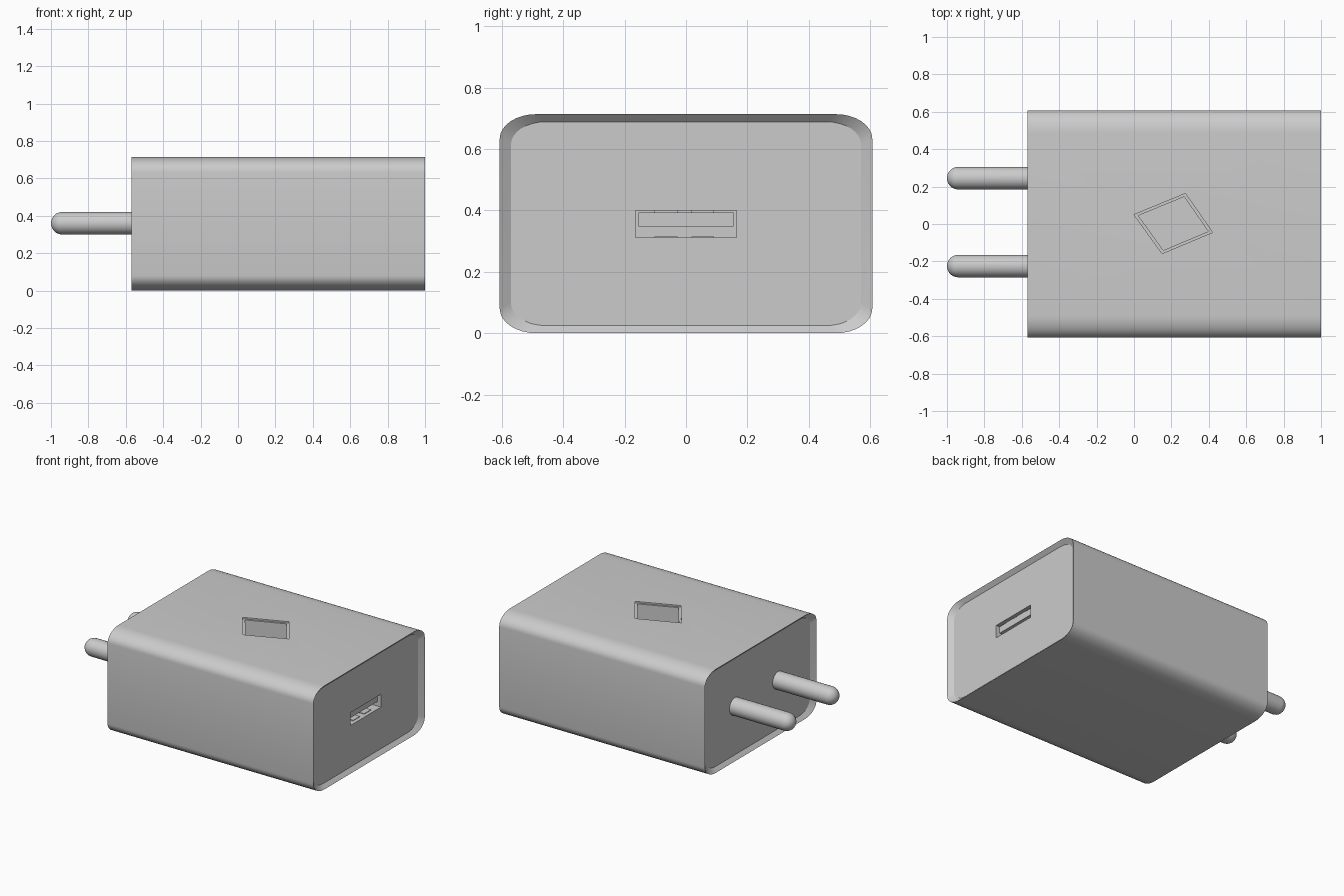
import bpy, bmesh
from math import sin, cos, pi
from mathutils import Vector

if "Cube" in bpy.data.objects:
    bpy.data.objects.remove(bpy.data.objects["Cube"])

X0, X1, HY, HZ = -0.57, 1.0, 0.607, 0.357
CZ = HZ


def make_object(name, bm):
    bmesh.ops.recalc_face_normals(bm, faces=bm.faces[:])
    mesh = bpy.data.meshes.new(name)
    bm.to_mesh(mesh)
    bm.free()
    ob = bpy.data.objects.new(name, mesh)
    bpy.context.collection.objects.link(ob)
    return ob


def loft(name, rings):
    """Skin closed rings of points in order and cap both ends."""
    bm = bmesh.new()
    loops = [[bm.verts.new(p) for p in ring] for ring in rings]
    n = len(loops[0])
    for a, b in zip(loops, loops[1:]):
        for i in range(n):
            j = (i + 1) % n
            bm.faces.new((a[i], a[j], b[j], b[i]))
    bm.faces.new(loops[0])
    bm.faces.new(loops[-1])
    return make_object(name, bm)


def box(name, x, y, z):
    corners = [(y[0], z[0]), (y[1], z[0]), (y[1], z[1]), (y[0], z[1])]
    return loft(name, [[(px, a, b) for a, b in corners] for px in x])


def body_ring(x, sy=1.0, sz=1.0, ry=0.12, rz=0.08, seg=8):
    """Rounded rectangle across the body at a given x."""
    pts = []
    for k, (cy, cz) in enumerate([(1, 1), (-1, 1), (-1, -1), (1, -1)]):
        for i in range(seg + 1):
            a = (k + i / seg) * pi / 2
            pts.append((x, sy * (cy * (HY - ry) + ry * cos(a)),
                        CZ + sz * (cz * (HZ - rz) + rz * sin(a))))
    return pts


def cut(ob, cutter):
    mod = ob.modifiers.new("cut", 'BOOLEAN')
    mod.operation = 'DIFFERENCE'
    mod.solver = 'EXACT'
    mod.object = cutter
    bpy.context.view_layer.objects.active = ob
    bpy.ops.object.modifier_apply(modifier=mod.name)
    bpy.data.objects.remove(cutter)


def smooth(ob):
    bpy.ops.object.select_all(action='DESELECT')
    ob.select_set(True)
    bpy.context.view_layer.objects.active = ob
    bpy.ops.object.shade_smooth_by_angle(angle=pi / 6)


# Charger body with slightly sunken end faces
D = 0.025
body = loft("charger_body", [
    body_ring(X0 + D, 0.94, 0.93), body_ring(X0),
    body_ring(X1), body_ring(X1 - D, 0.94, 0.93)])

# Socket opening in the right end
cut(body, box("socket_cutter", (0.7, 1.1), (-0.165, 0.165), (0.312, 0.40)))

# Slanted four-sided recess in the top, with a thin ledge
quad = [Vector(p) for p in [(0.0, 0.05), (0.275, 0.163), (0.42, -0.045), (0.15, -0.158)]]
mid = sum(quad, Vector((0, 0))) / 4
for scale, depth in [(1.0, 0.01), (0.89, 0.16)]:
    pts = [mid + (p - mid) * scale for p in quad]
    cut(body, loft("recess_cutter", [[(p.x, p.y, z) for p in pts]
                                     for z in (2 * HZ - depth, 0.9)]))
smooth(body)

# Socket tongue and its contact springs
box("socket_tongue", (0.69, 0.955), (-0.155, 0.155), (0.348, 0.394))
for i, y in enumerate((-0.065, 0.055)):
    box(f"lower_spring_{i}", (0.72, 0.95), (y - 0.037, y + 0.037), (0.310, 0.316))
    box(f"upper_spring_{i}", (0.72, 0.95), (y - 0.037, y + 0.037), (0.393, 0.402))

# Two round pins with domed tips
R = 0.06
for i, y in enumerate((-0.225, 0.245)):
    profile = [(-0.53, R)]
    profile += [(-1 + R - R * sin(a), R * cos(a)) for a in [k * pi / 2 / 8.4 for k in range(9)]]
    pin = loft(f"plug_pin_{i}", [[(x, y + r * cos(t), CZ + 0.003 + r * sin(t))
                                  for t in [k * 2 * pi / 32 for k in range(32)]]
                                 for x, r in profile])
    smooth(pin)
